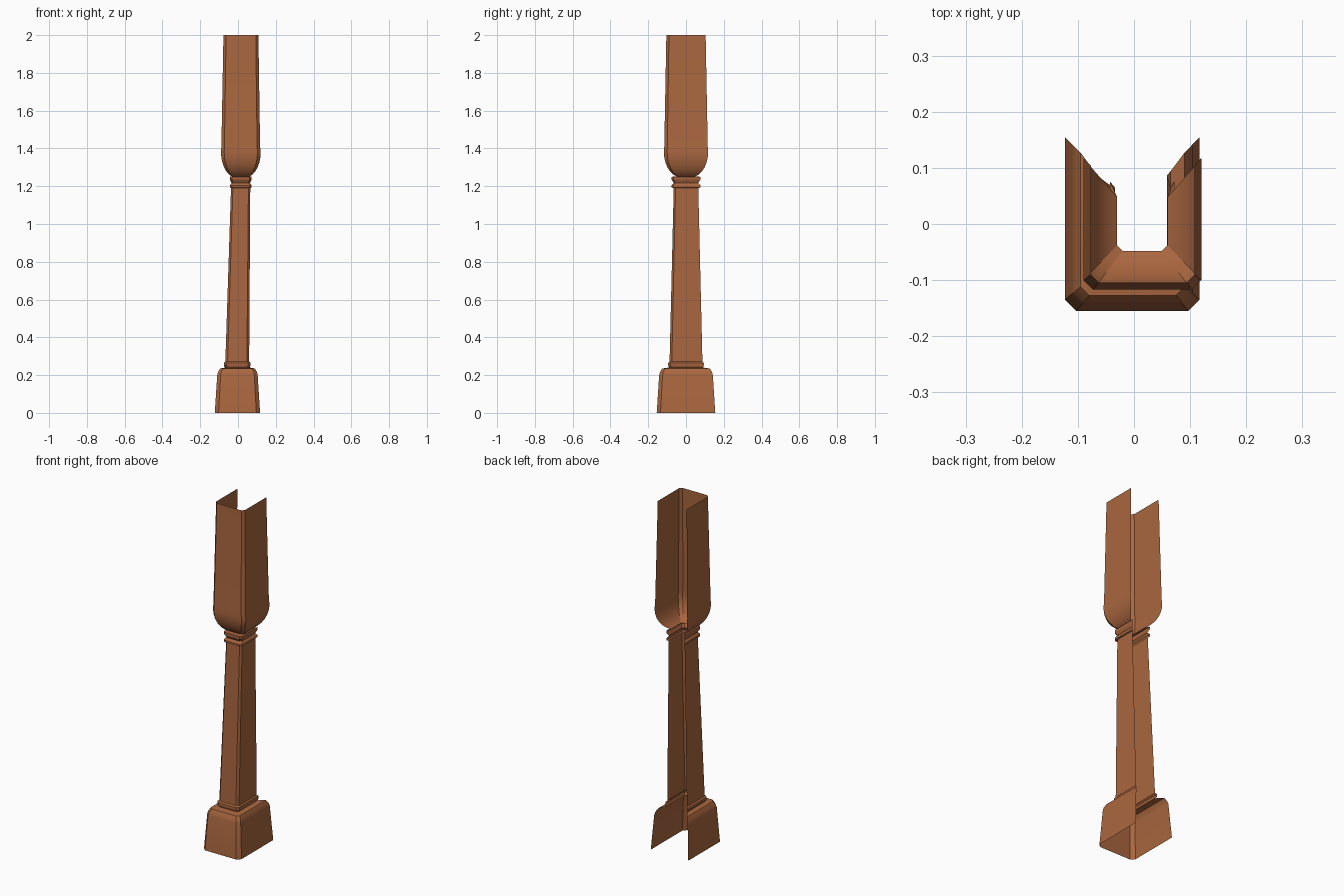
import bpy, math

mat = bpy.data.materials.new("wood")
mat.diffuse_color = (0.40, 0.135, 0.05, 1)


def shell(name, rows):
    """Loft an open-backed section (left, front, right, chamfered front corners).
    Each row: z, left x, right x, half depth, chamfer."""
    verts, faces = [], []
    for z, xl, xr, d, c in rows:
        verts += [(xl, d, z), (xl, c - d, z), (xl + c, -d, z),
                  (xr - c, -d, z), (xr, c - d, z), (xr, d, z)]
    for r in range(len(rows) - 1):
        for i in range(5):
            a = r * 6 + i
            faces.append((a, a + 1, a + 7, a + 6))
    me = bpy.data.meshes.new(name)
    me.from_pydata(verts, [], faces)
    me.materials.append(mat)
    ob = bpy.data.objects.new(name, me)
    bpy.context.collection.objects.link(ob)
    bpy.context.view_layer.objects.active = ob
    ob.select_set(True)
    bpy.ops.object.shade_smooth_by_angle(angle=math.radians(20))
    ob.select_set(False)


# Flared plinth with stepped moulding
shell("plinth", [
    (0.00, -0.123, 0.117, 0.155, 0.020),
    (0.20, -0.110, 0.104, 0.142, 0.018),
    (0.215, -0.106, 0.101, 0.138, 0.017),
    (0.235, -0.095, 0.090, 0.127, 0.015),
    (0.24, -0.068, 0.062, 0.090, 0.013)])

# Ring at the foot of the shaft
shell("lower_ring", [
    (0.24, -0.068, 0.062, 0.090, 0.013),
    (0.25, -0.075, 0.066, 0.094, 0.013),
    (0.265, -0.075, 0.066, 0.094, 0.013),
    (0.272, -0.067, 0.059, 0.087, 0.012)])

# Tapered shaft
shell("shaft", [
    (0.272, -0.067, 0.059, 0.087, 0.012),
    (1.19, -0.037, 0.065, 0.065, 0.010)])

# Double collar under the capital
shell("collar", [
    (1.19, -0.037, 0.065, 0.065, 0.010),
    (1.193, -0.043, 0.072, 0.076, 0.010),
    (1.205, -0.043, 0.072, 0.076, 0.010),
    (1.217, -0.034, 0.064, 0.065, 0.010),
    (1.235, -0.043, 0.072, 0.076, 0.010),
    (1.25, -0.043, 0.072, 0.076, 0.010),
    (1.251, -0.030, 0.060, 0.048, 0.010)])

# Rounded capital running up into the upper post
neck, bulge = (-0.030, 0.060, 0.048, 0.010), (-0.090, 0.120, 0.117, 0.017)
rows = []
for i in range(7):
    t = math.radians(15 + 75 * i / 6)
    s = (math.sin(t) - math.sin(math.radians(15))) / (1 - math.sin(math.radians(15)))
    z = 1.251 + 0.129 * (1 - math.cos(t) / math.cos(math.radians(15)))
    rows.append((z, *[a + (b - a) * s for a, b in zip(neck, bulge)]))
rows += [(1.41, -0.088, 0.117, 0.115, 0.016), (2.00, -0.077, 0.108, 0.104, 0.014)]
shell("upper_post", rows)
